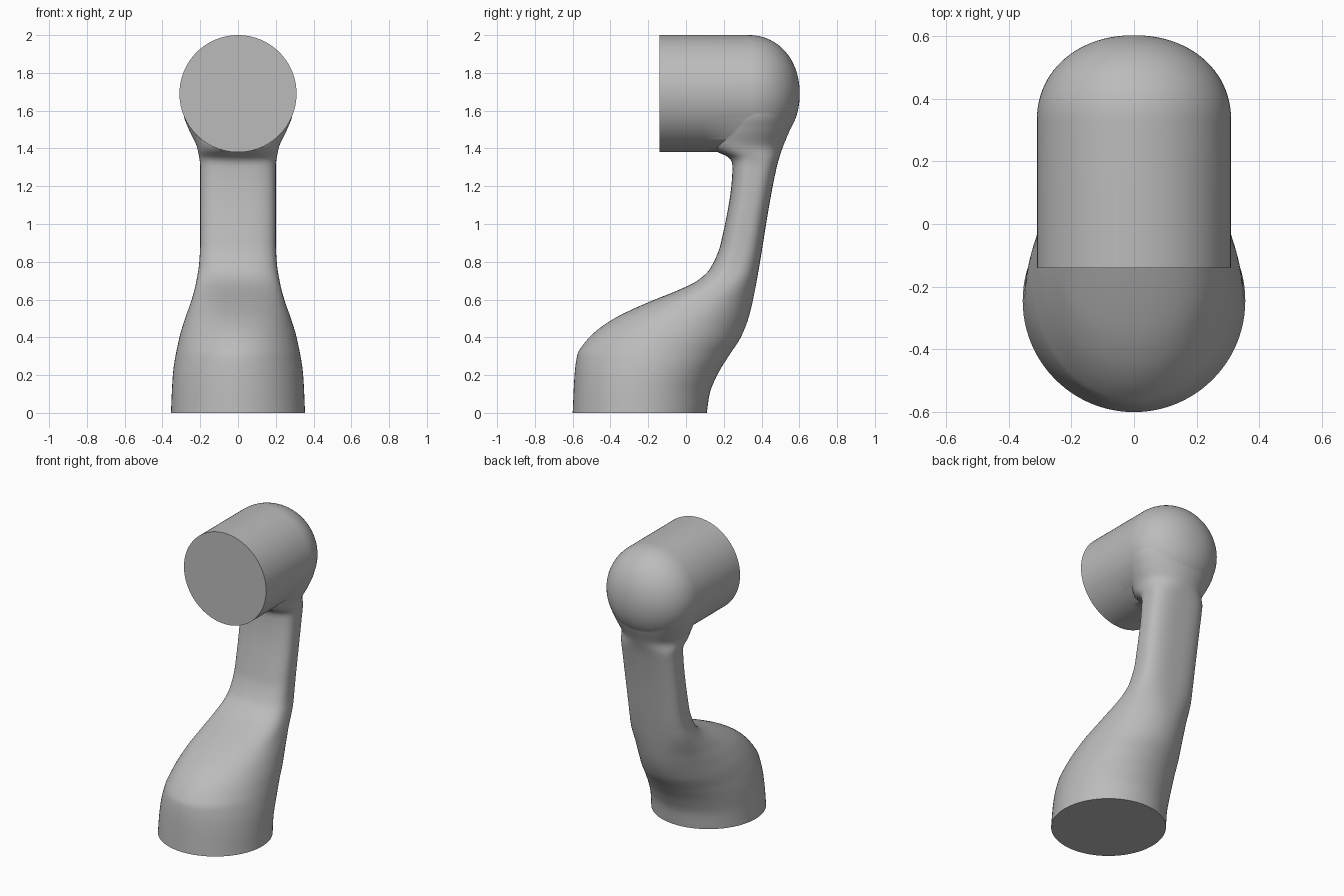
import bpy, bmesh, math
from mathutils import Vector

cube = bpy.data.objects.get("Cube")
if cube:
    bpy.data.objects.remove(cube, do_unlink=True)

SIDES = 96

grey = bpy.data.materials.new("satin grey")
grey.use_nodes = True
COLOUR = (0.5, 0.5, 0.5, 1)
grey.diffuse_color = COLOUR
grey.node_tree.nodes["Principled BSDF"].inputs["Base Color"].default_value = COLOUR


def curve(points, t):
    """Smooth interpolation through (t, value) points without overshoot."""
    n = len(points)
    slopes = [(points[i + 1][1] - points[i][1]) / (points[i + 1][0] - points[i][0])
              for i in range(n - 1)]

    def tangent(i):
        if i == 0 or i == n - 1:
            return slopes[min(i, n - 2)]
        a, b = slopes[i - 1], slopes[i]
        return 2 * a * b / (a + b) if a * b > 0 else 0

    i = max(k for k in range(n - 1) if k == 0 or points[k][0] <= t)
    (t0, v0), (t1, v1) = points[i], points[i + 1]
    h = t1 - t0
    s = (t - t0) / h
    return ((1 + 2 * s) * (1 - s) ** 2 * v0 + s * (1 - s) ** 2 * h * tangent(i)
            + s * s * (3 - 2 * s) * v1 + s * s * (s - 1) * h * tangent(i + 1))


def oval(power):
    """Unit superellipse."""
    ring = []
    for k in range(SIDES):
        a = math.tau * k / SIDES
        c, s = math.cos(a), math.sin(a)
        ring.append((math.copysign(abs(c) ** (2 / power), c),
                     math.copysign(abs(s) ** (2 / power), s)))
    return ring


def loft(name, rings):
    """Closed solid through a list of rings."""
    bm = bmesh.new()
    loops = [[bm.verts.new(p) for p in ring] for ring in rings]
    for a, b in zip(loops, loops[1:]):
        for k in range(SIDES):
            j = (k + 1) % SIDES
            bm.faces.new((a[k], a[j], b[j], b[k]))
    bm.faces.new(loops[0])
    bm.faces.new(loops[-1])
    bmesh.ops.recalc_face_normals(bm, faces=bm.faces)
    mesh = bpy.data.meshes.new(name)
    bm.to_mesh(mesh)
    bm.free()
    mesh.materials.append(grey)
    obj = bpy.data.objects.new(name, mesh)
    bpy.context.collection.objects.link(obj)
    return obj


# Arm: horizontal sections from the round foot up into the head
FRONT = [(0, -.6), (.2, -.59), (.31, -.575), (.36, -.545), (.43, -.48), (.5, -.38),
         (.55, -.28), (.6, -.165), (.65, -.04), (.7, .06), (.76, .125), (.9, .185),
         (1.31, .246), (1.35, .23), (1.38, .17), (1.42, .13), (1.7, .12)]
BACK = [(0, .11), (.1, .125), (.2, .165), (.3, .225), (.4, .29), (.5, .33),
        (.6, .355), (1.3, .48), (1.4, .51), (1.5, .55), (1.6, .582), (1.7, .59)]
WIDTH = [(0, .355), (.2, .345), (.4, .31), (.5, .28), (.6, .245), (.7, .22),
         (.8, .205), (.9, .2), (1.3, .2), (1.4, .215), (1.5, .26), (1.58, .288), (1.7, .295)]
POWER = [(0, 2), (.4, 2), (.9, 2.9), (1.3, 2.9), (1.42, 2.1), (1.7, 2)]

arm_rings = []
STEPS = 100
for i in range(STEPS + 1):
    z = 1.68 * i / STEPS
    front, back, width = curve(FRONT, z), curve(BACK, z), curve(WIDTH, z)
    arm_rings.append([Vector((width * u, (front + back) / 2 + (back - front) / 2 * v, z))
                      for u, v in oval(curve(POWER, z))])
arm = loft("link_arm", arm_rings)

# Head: horizontal cylinder with a rounded back
RADIUS, AXIS, DOME_START, DOME = .31, 1.69, .33, .272
stations = [(-.14, 1), (.1, 1)]
for i in range(24):
    a = math.pi / 2 * i / 23.5
    stations.append((DOME_START + DOME * math.sin(a) ** .95, math.cos(a) ** .95))
head = loft("head_housing", [[Vector((RADIUS * r * u, y, AXIS + RADIUS * r * v))
                              for u, v in oval(2)] for y, r in stations])

# Fuse the head into the arm
union = arm.modifiers.new("join_head", "BOOLEAN")
union.operation = "UNION"
union.solver = "EXACT"
union.object = head
bpy.context.view_layer.objects.active = arm
arm.select_set(True)
bpy.ops.object.modifier_apply(modifier=union.name)
bpy.data.objects.remove(head, do_unlink=True)
bpy.ops.object.shade_smooth_by_angle(angle=math.radians(45))
